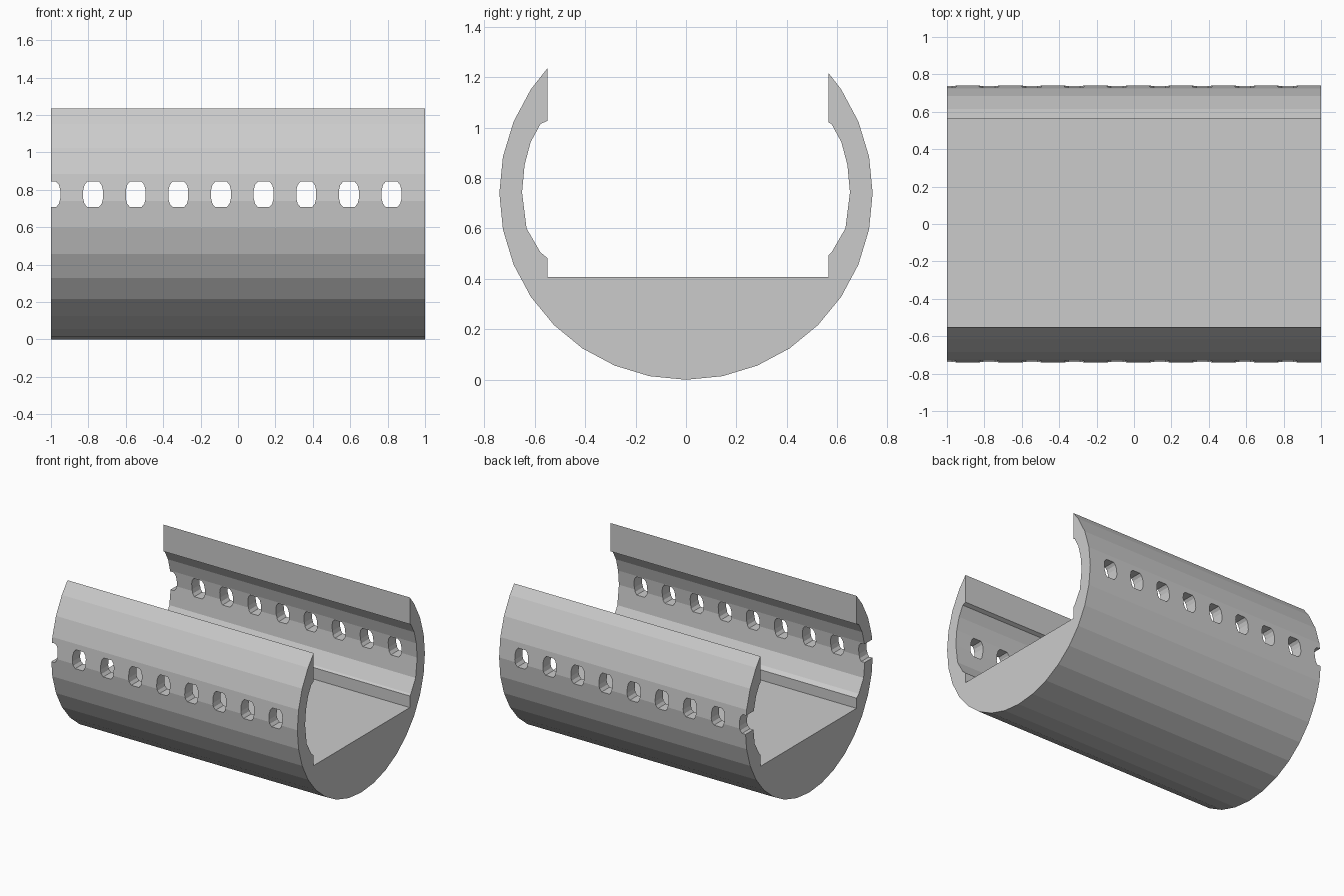
import bpy, bmesh
from math import sin, cos, radians
from mathutils import Vector

if "Cube" in bpy.data.objects:
    bpy.data.objects.remove(bpy.data.objects["Cube"])


def extrude_outline(bm, points, offset):
    """Make a closed prism from a planar outline and an extrusion vector."""
    face = bm.faces.new([bm.verts.new(p) for p in points])
    result = bmesh.ops.extrude_face_region(bm, geom=[face])
    verts = [v for v in result["geom"] if isinstance(v, bmesh.types.BMVert)]
    bmesh.ops.translate(bm, verts=verts, vec=Vector(offset))


def make_object(name, bm):
    bmesh.ops.recalc_face_normals(bm, faces=bm.faces[:])
    mesh = bpy.data.meshes.new(name)
    bm.to_mesh(mesh)
    bm.free()
    obj = bpy.data.objects.new(name, mesh)
    bpy.context.collection.objects.link(obj)
    return obj


# Trough cross-section: 32-sided outer tube, open top, flat floor, curved inner walls
R, CZ = 0.74, 0.74
STEP = 360 / 32
outer = [(R * sin(radians(i * STEP)), CZ - R * cos(radians(i * STEP)))
         for i in range(-11, 12)]
wall = [(0.577, 1.014), (0.616, 0.942), (0.64, 0.851),
        (0.65, 0.743), (0.632, 0.60), (0.577, 0.505)]
right = [(0.565, 1.216), (0.565, 1.02)] + wall + [(0.565, 0.493), (0.565, 0.408)]
left = [(-0.55, 0.408), (-0.55, 0.483)] + [(-y, z) for y, z in reversed(wall)]
left += [(-0.55, 1.026), (-0.55, 1.234)]
bm = bmesh.new()
extrude_outline(bm, [(-1, y, z) for y, z in outer + right + left], (2, 0, 0))
trough = make_object("perforated_trough", bm)

# Row of rounded holes passing through both side walls
quarter = [(0.053, 0.022), (0.046, 0.05), (0.031, 0.068)]
hole = quarter + [(-x, z) for x, z in reversed(quarter)]
hole += [(-x, -z) for x, z in quarter] + [(x, -z) for x, z in reversed(quarter)]
bm = bmesh.new()
for i in range(9):
    cx = -1.003 + i * 0.228
    extrude_outline(bm, [(cx + x, -1, 0.776 + z) for x, z in hole], (0, 2, 0))
cutter = make_object("hole_cutter", bm)
cutter.hide_render = True

mod = trough.modifiers.new("holes", 'BOOLEAN')
mod.operation = 'DIFFERENCE'
mod.solver = 'EXACT'
mod.object = cutter
bpy.context.view_layer.objects.active = trough
bpy.ops.object.modifier_apply(modifier=mod.name)
bpy.data.objects.remove(cutter, do_unlink=True)
